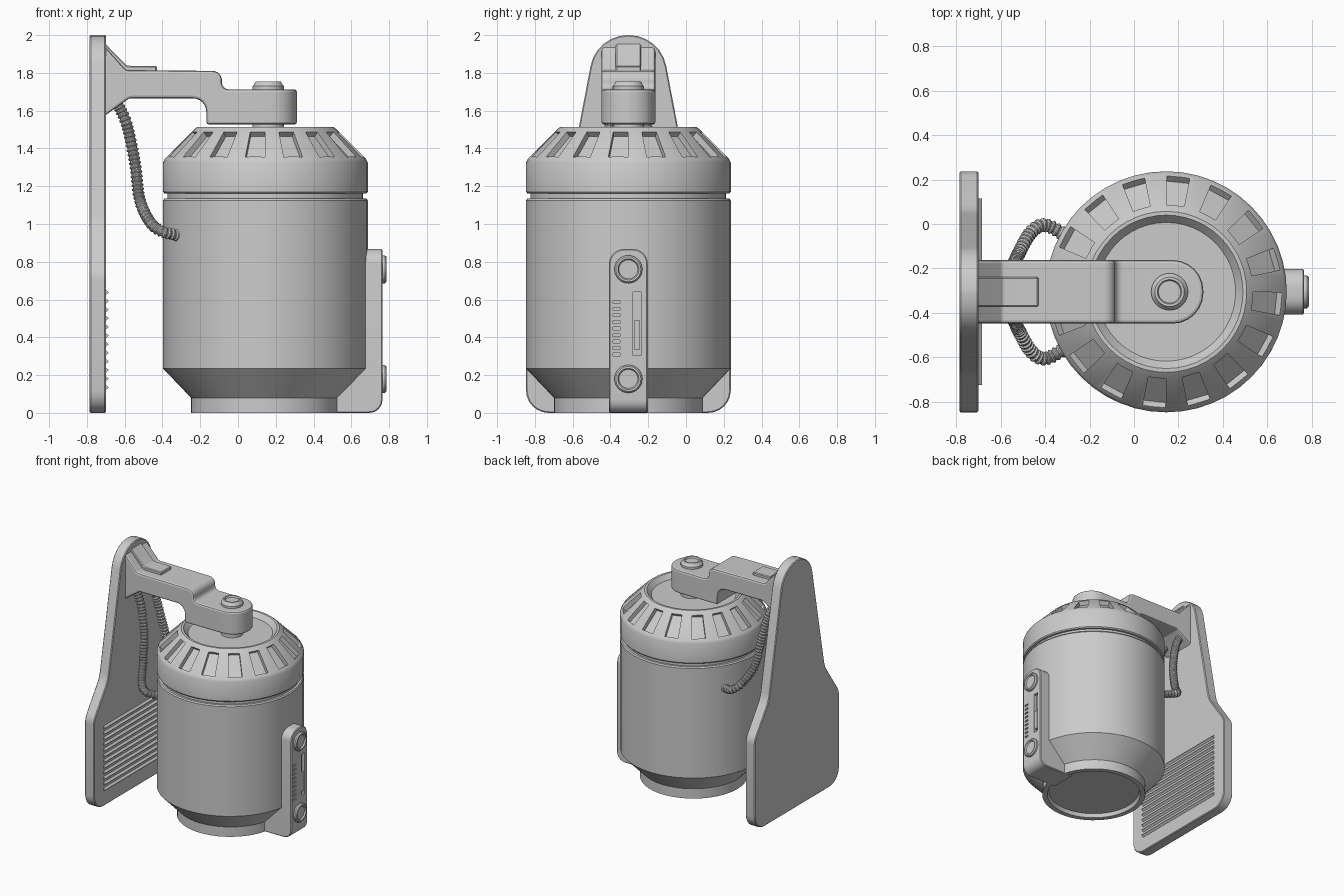
import bpy, bmesh, math
from mathutils import Vector, Matrix
from math import pi, sin, cos, tan

if "Cube" in bpy.data.objects:
    bpy.data.objects.remove(bpy.data.objects["Cube"])

CX, CY = 0.145, -0.305


def finish(name, bm, smooth=True):
    bmesh.ops.recalc_face_normals(bm, faces=bm.faces)
    me = bpy.data.meshes.new(name)
    bm.to_mesh(me)
    bm.free()
    ob = bpy.data.objects.new(name, me)
    bpy.context.collection.objects.link(ob)
    if smooth:
        shade(ob)
    return ob


def activate(ob):
    bpy.ops.object.select_all(action='DESELECT')
    ob.select_set(True)
    bpy.context.view_layer.objects.active = ob


def shade(ob):
    activate(ob)
    bpy.ops.object.shade_smooth_by_angle(angle=math.radians(32))


def boolean(ob, cutter, op='DIFFERENCE'):
    m = ob.modifiers.new('bool', 'BOOLEAN')
    m.object, m.operation, m.solver = cutter, op, 'EXACT'
    activate(ob)
    bpy.ops.object.modifier_apply(modifier=m.name)
    bpy.data.objects.remove(cutter)
    shade(ob)


def bevel(ob, w, seg=2):
    m = ob.modifiers.new('bevel', 'BEVEL')
    m.width, m.segments, m.limit_method = w, seg, 'ANGLE'
    m.angle_limit = math.radians(40)
    activate(ob)
    bpy.ops.object.modifier_apply(modifier=m.name)
    shade(ob)


def rounded(pts, n=6):
    """Polygon of (a, b[, radius]) with filleted corners."""
    out = []
    for i, q in enumerate(pts):
        p = Vector(q[:2])
        if len(q) < 3:
            out.append(p)
            continue
        u = (Vector(pts[i - 1][:2]) - p).normalized()
        v = (Vector(pts[(i + 1) % len(pts)][:2]) - p).normalized()
        half, r = u.angle(v) / 2, q[2]
        d = r / tan(half)
        c = p + (u + v).normalized() * r / sin(half)
        a, b = (p + u * d - c).normalized(), (p + v * d - c).normalized()
        out += [c + a.slerp(b, k / n) * r for k in range(n + 1)]
    return out


def prism(name, pts, axis, lo, hi):
    """Extrude a filleted outline along x, y or z."""
    place = {'x': lambda p, h: (h, p.x, p.y), 'y': lambda p, h: (p.x, h, p.y),
             'z': lambda p, h: (p.x, p.y, h)}[axis]
    bm = bmesh.new()
    f = bm.faces.new([bm.verts.new(place(p, lo)) for p in rounded(pts)])
    r = bmesh.ops.extrude_face_region(bm, geom=[f])
    d = Vector(place(Vector((0, 0)), hi - lo))
    bmesh.ops.translate(bm, vec=d, verts=[g for g in r['geom'] if isinstance(g, bmesh.types.BMVert)])
    return finish(name, bm)


def lathe(name, prof, loc, rot=None, seg=48):
    bm = bmesh.new()
    vs = [bm.verts.new((r, 0, z)) for r, z in prof]
    es = [bm.edges.new(e) for e in zip(vs, vs[1:])]
    bmesh.ops.spin(bm, geom=vs + es, cent=(0, 0, 0), axis=(0, 0, 1), angle=2 * pi, steps=seg)
    bmesh.ops.remove_doubles(bm, verts=bm.verts, dist=1e-5)
    bm.transform(Matrix.Translation(loc) @ (rot or Matrix()))
    return finish(name, bm)


def boxes(name, items):
    """One mesh of axis aligned boxes given as (low corner, high corner)."""
    bm = bmesh.new()
    for lo, hi in items:
        lo, hi = Vector(lo), Vector(hi)
        bmesh.ops.create_cube(bm, size=1, matrix=Matrix.Translation((lo + hi) / 2)
                              @ Matrix.Diagonal((*(hi - lo), 1)))
    return finish(name, bm)


# canister body with hollow foot and groove
lathe('canister', [(0, .03), (.345, .03), (.355, 0), (.394, 0), (.394, .08), (.542, .235), (.542, 1.125),
                   (.535, 1.135), (.518, 1.135), (.518, 1.2), (0, 1.2)], (CX, CY, 0))

# vented cap with a recessed top
cap = lathe('vented_cap', [(0, 1.15), (.51, 1.15), (.51, 1.162), (.535, 1.162), (.542, 1.17), (.542, 1.325),
                           (.532, 1.345), (.378, 1.5), (.362, 1.513), (.345, 1.513), (.312, 1.475),
                           (0, 1.475)], (CX, CY, 0))
bm = bmesh.new()
for k in range(16):
    start = len(bm.verts)
    n, t = Vector((1, 0, 1)).normalized(), Vector((1, 0, -1)).normalized()
    mid = Vector((.455, 0, 1.422))
    ring = []
    for h in (-.035, .06):
        ring.append([bm.verts.new(mid + n * h + t * a + Vector((0, w, 0)))
                     for a, w in ((-.092, -.04), (.092, -.052), (.092, .052), (-.092, .04))])
    lo, hi = ring
    bm.faces.new(lo)
    bm.faces.new(hi)
    for i in range(4):
        j = (i + 1) % 4
        bm.faces.new((lo[i], lo[j], hi[j], hi[i]))
    turn = Matrix.Translation((CX, CY, 0)) @ Matrix.Rotation(math.radians(22.5 * k - 6), 4, 'Z')
    bmesh.ops.transform(bm, matrix=turn, verts=lo + hi)
boolean(cap, finish('vent_cutter', bm))

# wall plate
half = [(.542, 0, .12), (.542, .74, .12), (.36, 1.0, .25), (.169, 2.0, .2)]
outline = [(CY + q[0], *q[1:]) for q in half] + [(CY - q[0], *q[1:]) for q in reversed(half)]
bevel(prism('wall_plate', outline, 'x', -.785, -.70), .006, 1)

# triangular ridges on the plate
for i in range(12):
    z = .135 + i * .0457
    prism('plate_ridge', [(-.705, z - .018), (-.684, z), (-.705, z + .018)], 'y', CY - .42, CY + .42)

# support arm: side profile intersected with its plan outline
arm = prism('support_arm', [(-.71, 1.945), (-.593, 1.815, .03), (-.085, 1.81, .05), (-.085, 1.713, .035),
                            (.312, 1.713), (.312, 1.527), (-.168, 1.527), (-.168, 1.665, .07),
                            (-.575, 1.665, .03), (-.71, 1.57)], 'y', CY - .3, CY + .3)
plan = prism('arm_plan', [(-.8, CY - .143), (.312, CY - .143, .138), (.312, CY + .143, .138),
                          (-.8, CY + .143)], 'z', 1.4, 2.1)
boolean(arm, plan, 'INTERSECT')
bevel(arm, .014)
bevel(prism('arm_pad', [(-.71, 1.962), (-.588, 1.838, .02), (-.43, 1.836), (-.43, 1.80), (-.6, 1.80),
                        (-.71, 1.92)], 'y', CY - .067, CY + .067), .006, 1)

# pivot bolt and washer
lathe('pivot_bolt', [(0, 1.70), (.083, 1.70), (.083, 1.73), (.076, 1.737), (.066, 1.755), (.055, 1.755),
                     (.05, 1.742), (0, 1.742)], (CX + .015, CY, 0), seg=32)
lathe('pivot_washer', [(0, 1.46), (.083, 1.46), (.083, 1.54), (0, 1.54)], (CX + .015, CY, 0), seg=32)

# control panel on the side, with slot and tick marks cut in
panel = prism('control_panel', [(.45, 0), (.765, 0, .07), (.765, .87), (.60, .87), (.60, .3), (.45, .12)],
              'y', CY - .2, CY + .2)
boolean(panel, prism('panel_face', [(CY - .103, -.1), (CY + .103, -.1), (CY + .103, .868, .08),
                                    (CY - .103, .868, .08)], 'x', .3, .9), 'INTERSECT')
bevel(panel, .006, 1)
cuts = [((.74, -.28, .305), (.8, -.238, .64))]
cuts += [((.755, -.386, .302 + i * .0345), (.8, -.35, .316 + i * .0345)) for i in range(9)]
boolean(panel, boxes('panel_cutter', cuts))
boxes('slider', [((.735, -.274, .335), (.762, -.244, .49))])

# two round knobs
for z in (.76, .18):
    lathe('knob', [(0, -.01), (.074, -.01), (.074, .012), (.066, .021), (.056, .021), (.05, .01),
                   (0, .01)], (.765, CY, z), Matrix.Rotation(pi / 2, 4, 'Y'), 32)


# ribbed hoses, one on each side
def smooth_path(pts, step):
    pts = [Vector(p) for p in pts]
    pts = [2 * pts[0] - pts[1]] + pts + [2 * pts[-1] - pts[-2]]
    out = []
    for a, b, c, d in zip(pts, pts[1:], pts[2:], pts[3:]):
        n = max(1, round((c - b).length / step))
        for k in range(n):
            t = k / n
            out.append(.5 * (2 * b + (c - a) * t + (2 * a - 5 * b + 4 * c - d) * t * t
                             + (3 * b - a - 3 * c + d) * t ** 3))
    return out + [pts[-2]]


path = [(-.65, -.225, 1.66), (-.59, -.21, 1.53), (-.545, -.185, 1.32), (-.52, -.135, 1.13),
        (-.465, -.04, 1.01), (-.40, -.005, .96), (-.30, -.055, .935)]
for side in (1, -1):
    cu = bpy.data.curves.new('hose', 'CURVE')
    cu.dimensions, cu.bevel_depth, cu.bevel_resolution = '3D', .032, 3
    cu.use_fill_caps = True
    pts = smooth_path(path, .0058)
    sp = cu.splines.new('POLY')
    sp.points.add(len(pts) - 1)
    for i, p in enumerate(pts):
        sp.points[i].co = (p.x, CY + side * (p.y - CY), p.z, 1)
        sp.points[i].radius = (.8, 1, 1, .8)[i % 4]
    ob = bpy.data.objects.new('hose', cu)
    bpy.context.collection.objects.link(ob)
    activate(ob)
    bpy.ops.object.convert(target='MESH')
    shade(bpy.context.object)
